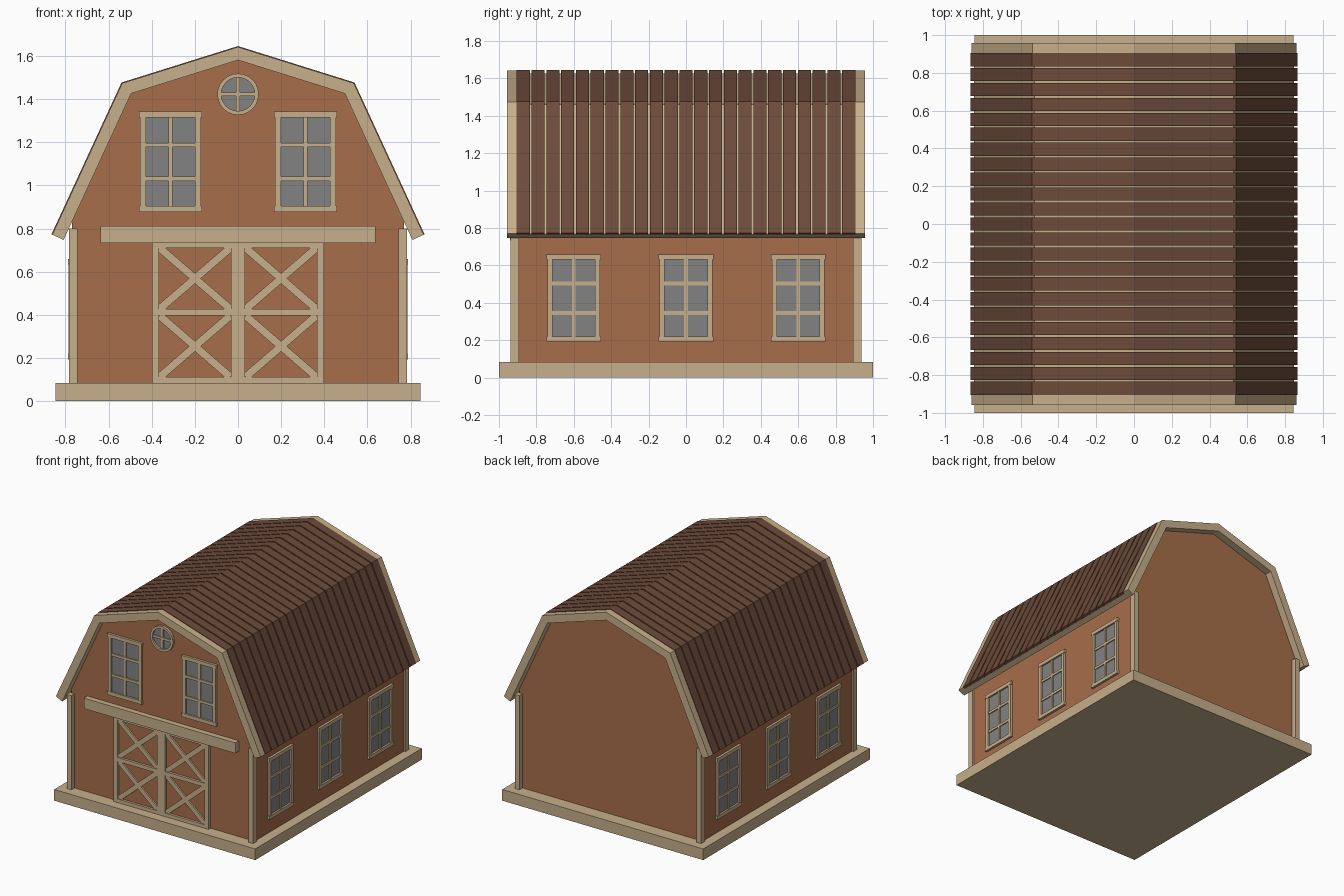
import bpy, bmesh, math
from mathutils import Vector

if "Cube" in bpy.data.objects:
    bpy.data.objects.remove(bpy.data.objects["Cube"])


def material(name, rgb):
    m = bpy.data.materials.new(name)
    m.diffuse_color = (*rgb, 1)
    m.use_nodes = True
    m.node_tree.nodes["Principled BSDF"].inputs["Base Color"].default_value = m.diffuse_color
    return m


TAN = material("tan_trim", (0.57, 0.43, 0.26))
RED = material("rust_wall", (0.39, 0.155, 0.07))
BROWN = material("brown_roof", (0.15, 0.07, 0.043))
GREY = material("grey_glass", (0.225, 0.225, 0.225))

WALL_X, WALL_Y = 0.77, 0.90


# Wall frames: (across, up, out of wall) -> world
def front(u, w, d): return (u, -WALL_Y - d, w)
def right(u, w, d): return (WALL_X + d, u, w)
def left(u, w, d): return (-WALL_X - d, -u, w)
def world(u, w, d): return (u, d, w)


def prism(bm, pts, d0, d1, frame):
    a = [bm.verts.new(frame(u, w, d0)) for u, w in pts]
    b = [bm.verts.new(frame(u, w, d1)) for u, w in pts]
    n = len(pts)
    bm.faces.new(a)
    bm.faces.new(b[::-1])
    for i in range(n):
        j = (i + 1) % n
        bm.faces.new((a[i], b[i], b[j], a[j]))


def rect(bm, u0, u1, w0, w1, d0, d1, frame):
    prism(bm, [(u0, w0), (u1, w0), (u1, w1), (u0, w1)], d0, d1, frame)


def finish(bm, name, mat):
    bmesh.ops.recalc_face_normals(bm, faces=bm.faces)
    me = bpy.data.meshes.new(name)
    bm.to_mesh(me)
    bm.free()
    me.materials.append(mat)
    ob = bpy.data.objects.new(name, me)
    bpy.context.collection.objects.link(ob)
    return ob


# Gambrel roof line, offset inwards by d
ROOF = [Vector(p) for p in ((-0.861, 0.772), (-0.537, 1.474), (0, 1.642),
                            (0.537, 1.474), (0.861, 0.772))]


def roof_line(d):
    normals = []
    for p, q in zip(ROOF, ROOF[1:]):
        t = (q - p).normalized()
        normals.append(Vector((t.y, -t.x)))
    out = [ROOF[0] + normals[0] * d]
    for i in range(1, len(ROOF) - 1):
        m = normals[i - 1] + normals[i]
        out.append(ROOF[i] + m * (2 * d / m.length_squared))
    out.append(ROOF[-1] + normals[-1] * d)
    return [tuple(p) for p in out]


def roof_band(bm, d0, d1, y0, y1):
    o, i = roof_line(d0), roof_line(d1)
    for k in range(4):
        prism(bm, [o[k], o[k + 1], i[k + 1], i[k]], y0, y1, world)


# Foundation slab
bm = bmesh.new()
rect(bm, -0.845, 0.845, 0, 0.085, -1, 1, world)
finish(bm, "foundation", TAN)

# Barn body
inner = roof_line(0.05)
bm = bmesh.new()
prism(bm, [(-WALL_X, 0.08), (-WALL_X, 0.845)] + inner[1:4] +
      [(WALL_X, 0.845), (WALL_X, 0.08)], -WALL_Y, WALL_Y, world)
finish(bm, "barn_body", RED)

# Corner posts
bm = bmesh.new()
for sx in (-1, 1):
    for sy in (-1, 1):
        rect(bm, sx * 0.745, sx * 0.783, 0.08, 0.80, sy * 0.893, sy * 0.937, world)
finish(bm, "corner_posts", TAN)

# Roof deck, gable trim and planks
bm = bmesh.new()
roof_band(bm, 0.016, 0.058, -0.906, 0.906)
finish(bm, "roof_deck", TAN)

bm = bmesh.new()
for s in (-1, 1):
    roof_band(bm, 0, 0.058, s * 0.905, s * 0.958)
finish(bm, "gable_trim", TAN)

bm = bmesh.new()
count, gap = 23, 0.009
pitch = (1.81 + gap) / count
for k in range(count):
    y = -0.905 + k * pitch
    roof_band(bm, -0.004, 0.018, y, y + pitch - gap)
finish(bm, "roof_planks", BROWN)


# Six-pane windows
def window(name, u, w, frame):
    bm = bmesh.new()
    rect(bm, u - 0.125, u + 0.125, w - 0.215, w + 0.215, -0.01, 0.004, frame)
    finish(bm, name + "_glass", GREY)
    bm = bmesh.new()
    for s in (-1, 1):
        rect(bm, u + s * 0.114, u + s * 0.141, w - 0.206, w + 0.206, -0.01, 0.016, frame)
        rect(bm, u - 0.146, u + 0.146, w + s * 0.205, w + s * 0.233, -0.01, 0.018, frame)
    rect(bm, u - 0.01, u + 0.01, w - 0.206, w + 0.206, -0.01, 0.011, frame)
    for h in (0.077, -0.08):
        rect(bm, u - 0.115, u + 0.115, w + h - 0.01, w + h + 0.01, -0.01, 0.012, frame)
    finish(bm, name + "_frame", TAN)


for s, n in ((-1, "left"), (1, "right")):
    window("front_window_" + n, s * 0.3125, 1.111, front)
for i, y in enumerate((-0.6, 0, 0.6)):
    window(f"right_window_{i + 1}", y, 0.426, right)
    window(f"left_window_{i + 1}", y, 0.426, left)

# Round loft window
CZ, SIDES = 1.423, 24


def circle(r):
    return [(r * math.cos(2 * math.pi * k / SIDES), CZ + r * math.sin(2 * math.pi * k / SIDES))
            for k in range(SIDES)]


bm = bmesh.new()
prism(bm, circle(0.085), -0.01, 0.004, front)
finish(bm, "round_window_glass", GREY)

bm = bmesh.new()
rings = [[bm.verts.new(front(u, w, d)) for u, w in circle(r)]
         for r, d in ((0.096, -0.01), (0.096, 0.018), (0.078, 0.018), (0.078, -0.01))]
for a, b in zip(rings, rings[1:] + rings[:1]):
    for k in range(SIDES):
        j = (k + 1) % SIDES
        bm.faces.new((a[k], a[j], b[j], b[k]))
rect(bm, -0.009, 0.009, CZ - 0.08, CZ + 0.08, -0.01, 0.011, front)
rect(bm, -0.08, 0.08, CZ - 0.009, CZ + 0.009, -0.01, 0.012, front)
finish(bm, "round_window_frame", TAN)

# Double doors: panels, rails and stiles, cross braces
bm = bmesh.new()
rect(bm, -0.395, 0.395, 0.085, 0.73, -0.01, 0.006, front)
finish(bm, "door_panels", RED)


def brace(bm, p, q, width):
    p, q = Vector(p), Vector(q)
    t = (q - p).normalized()
    n = Vector((-t.y, t.x)) * width / 2
    prism(bm, [tuple(v) for v in (p - n, q - n, q + n, p + n)], 0, 0.018, front)


for s, name in ((-1, "left"), (1, "right")):
    bm = bmesh.new()
    rect(bm, s * 0.366, s * 0.399, 0.085, 0.735, 0, 0.025, front)
    rect(bm, s * 0.001, s * 0.033, 0.085, 0.735, 0, 0.025, front)
    for w0, w1 in ((0.085, 0.112), (0.397, 0.427), (0.711, 0.735)):
        rect(bm, s * 0.033, s * 0.366, w0, w1, 0, 0.0245, front)
    for w0, w1 in ((0.112, 0.397), (0.427, 0.711)):
        brace(bm, (s * 0.035, w0), (s * 0.364, w1), 0.036)
        brace(bm, (s * 0.035, w1), (s * 0.364, w0), 0.036)
    finish(bm, name + "_door_frame", TAN)

# Sliding door beam
bm = bmesh.new()
rect(bm, -0.637, 0.637, 0.733, 0.813, -0.01, 0.042, front)
finish(bm, "door_beam", TAN)
